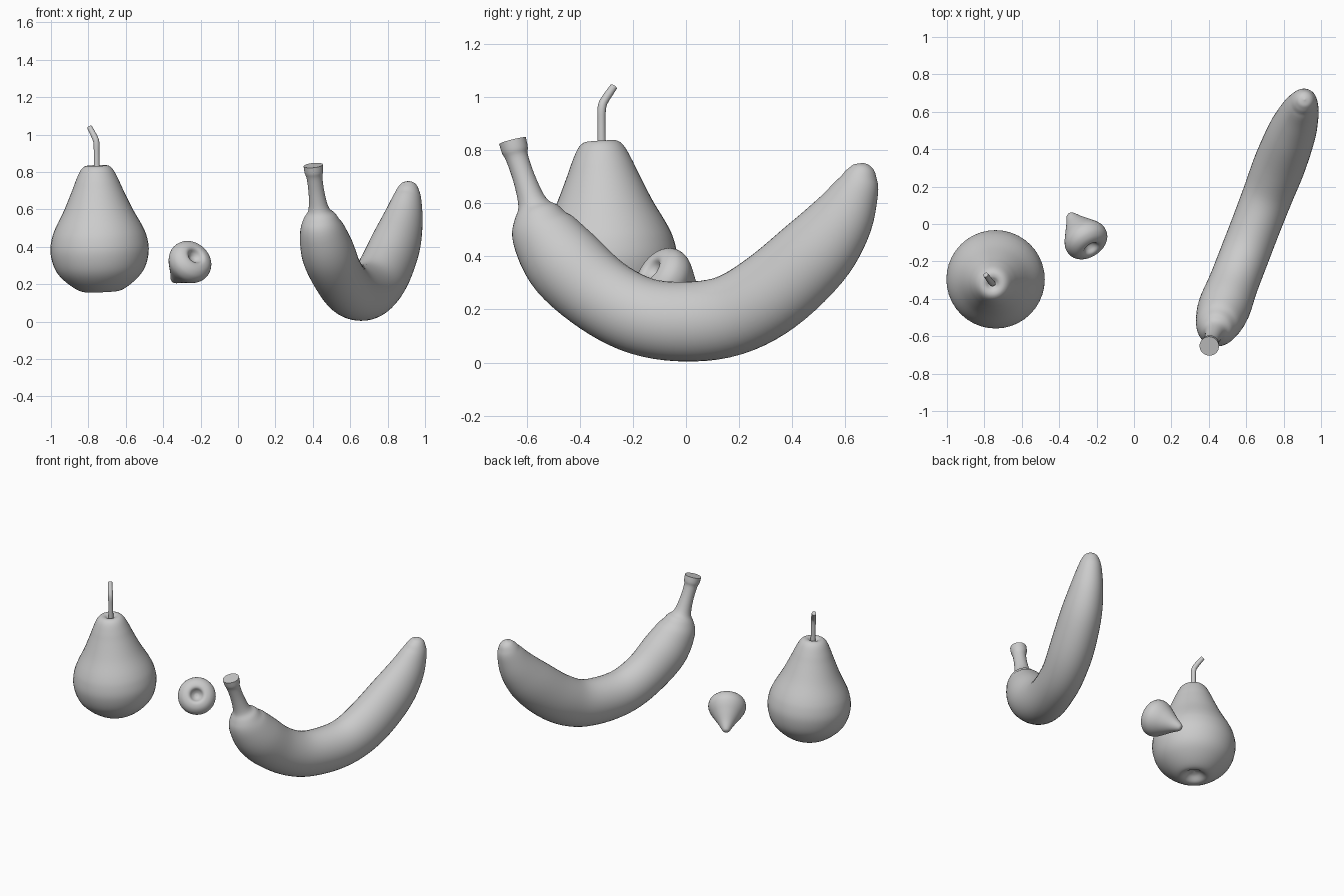
import bpy, bmesh, math
from mathutils import Vector

if "Cube" in bpy.data.objects:
    bpy.data.objects.remove(bpy.data.objects["Cube"])


def smooth_path(pts, n):
    """Catmull-Rom resampling of points of any dimension."""
    p = [pts[0]] + list(pts) + [pts[-1]]
    out = []
    for i in range(1, len(p) - 2):
        for k in range(n):
            t = k / n
            out.append([0.5 * (2 * b + (c - a) * t + (2 * a - 5 * b + 4 * c - d) * t * t
                               + (3 * b - a - 3 * c + d) * t ** 3)
                        for a, b, c, d in zip(*p[i - 1:i + 3])])
    return out + [list(pts[-1])]


def skin(name, rings):
    """Join equal-sized rings of points into a capped smooth tube."""
    bm = bmesh.new()
    vr = [[bm.verts.new(c) for c in ring] for ring in rings]
    n = len(vr[0])
    for a, b in zip(vr, vr[1:]):
        for i in range(n):
            j = (i + 1) % n
            bm.faces.new((a[i], a[j], b[j], b[i]))
    bm.faces.new(vr[0][::-1])
    bm.faces.new(vr[-1])
    bmesh.ops.recalc_face_normals(bm, faces=bm.faces)
    me = bpy.data.meshes.new(name)
    bm.to_mesh(me)
    bm.free()
    ob = bpy.data.objects.new(name, me)
    bpy.context.collection.objects.link(ob)
    bpy.ops.object.select_all(action='DESELECT')
    bpy.context.view_layer.objects.active = ob
    ob.select_set(True)
    bpy.ops.object.shade_smooth_by_angle(angle=math.radians(50))
    return ob


def ring(c, u, v, ru, rv, n=40):
    return [c + u * ru * math.cos(2 * math.pi * i / n) + v * rv * math.sin(2 * math.pi * i / n)
            for i in range(n)]


def lathe(name, origin, axis, profile):
    """Turn a (radius, height) profile around a tilted axis."""
    axis = Vector(axis).normalized()
    u = axis.orthogonal().normalized()
    v = axis.cross(u)
    o = Vector(origin)
    return skin(name, [ring(o + axis * h, u, v, max(r, 0.001), max(r, 0.001))
                       for r, h in smooth_path(profile, 6)])


def sweep(name, pts, side, n):
    """Sweep an oval along points (x, y, z, radius in bend plane, side radius)."""
    path = smooth_path(pts, n)
    rings = []
    side = Vector(side).normalized()
    for i, q in enumerate(path):
        a, b = path[max(i - 1, 0)], path[min(i + 1, len(path) - 1)]
        t = (Vector(b[:3]) - Vector(a[:3])).normalized()
        w = t.cross(side).normalized()
        rings.append(ring(Vector(q[:3]), w, side, max(q[3], 0.001), max(q[4], 0.001)))
    return skin(name, rings)


# Pear body, leaning slightly, dimpled at both ends
lathe("pear_body", (-0.732, -0.283, 0.16), (-0.024, -0.038, 0.67), [
    (0, 0.04), (0.035, 0.03), (0.075, 0.003), (0.115, 0.008), (0.172, 0.045),
    (0.222, 0.095), (0.25, 0.15), (0.263, 0.22), (0.255, 0.285), (0.233, 0.345),
    (0.183, 0.44), (0.138, 0.54), (0.113, 0.6), (0.088, 0.65), (0.065, 0.672),
    (0.04, 0.674), (0.018, 0.66), (0, 0.65)])

# Pear stem with a kink
sweep("pear_stem", [
    (-0.755, -0.317, 0.79, 0.016, 0.016), (-0.756, -0.318, 0.90, 0.015, 0.015),
    (-0.757, -0.317, 0.955, 0.016, 0.016), (-0.766, -0.308, 0.985, 0.016, 0.016),
    (-0.793, -0.272, 1.038, 0.014, 0.014)], (0.8, 0.6, 0), 4)

# Small fruit: cone tip with a dimpled round head
axis = Vector((0.46, -0.72, 0.52)).normalized()
lathe("small_fruit", Vector((-0.26, -0.08, 0.315)) - axis * 0.178, axis, [
    (0, -0.008), (0.015, -0.004), (0.027, 0.01), (0.05, 0.052), (0.082, 0.102),
    (0.108, 0.145), (0.119, 0.18), (0.113, 0.215), (0.092, 0.24), (0.065, 0.251),
    (0.045, 0.247), (0.03, 0.228), (0.015, 0.216), (0, 0.213)])

# Banana body and neck: (y, z, radius, side factor) along a vertical plane
spine = [
    (-0.656, 0.835, 0.030, 1), (-0.657, 0.846, 0.046, 1), (-0.653, 0.835, 0.052, 1),
    (-0.644, 0.80, 0.050, 1), (-0.634, 0.765, 0.042, 1), (-0.605, 0.68, 0.043, 1),
    (-0.578, 0.60, 0.056, 1), (-0.562, 0.555, 0.093, 0.95), (-0.532, 0.483, 0.128, 0.93),
    (-0.45, 0.37, 0.152, 0.92), (-0.315, 0.25, 0.148, 0.9), (-0.165, 0.174, 0.147, 0.9),
    (0, 0.154, 0.150, 0.88), (0.165, 0.177, 0.153, 0.88), (0.32, 0.262, 0.158, 0.88),
    (0.48, 0.405, 0.151, 0.86), (0.58, 0.53, 0.125, 0.86), (0.64, 0.645, 0.088, 0.9),
    (0.658, 0.705, 0.062, 0.95), (0.664, 0.74, 0.035, 1), (0.665, 0.752, 0.0, 1)]
pts = [(0.655 + 0.387 * y, y, z, r, r * f) for y, z, r, f in spine]
# The inner lip is dished, so its rings start after the turn of the flare
sweep("banana", pts[2:], (0.933, -0.361, 0), 5)
